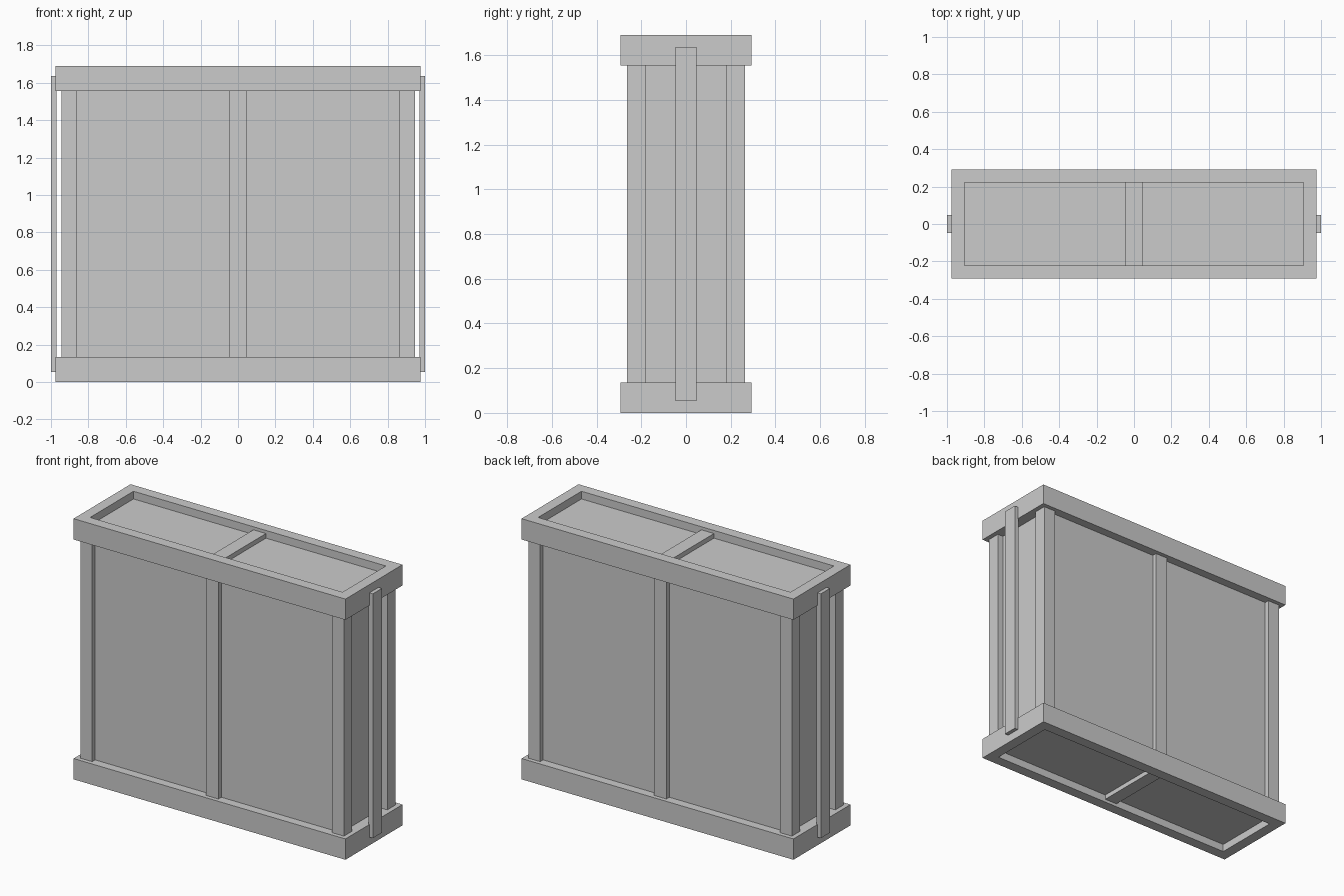
import bpy
import bmesh

if "Cube" in bpy.data.objects:
    bpy.data.objects.remove(bpy.data.objects["Cube"])

H = 1.69          # total height
MID = H / 2


def box(name, x0, x1, y0, y1, z0, z1):
    """Axis-aligned box from its limits."""
    bm = bmesh.new()
    bmesh.ops.create_cube(bm, size=1)
    for v in bm.verts:
        v.co = (x1 if v.co.x > 0 else x0,
                y1 if v.co.y > 0 else y0,
                z1 if v.co.z > 0 else z0)
    return finish(name, bm)


def finish(name, bm):
    bmesh.ops.recalc_face_normals(bm, faces=bm.faces)
    mesh = bpy.data.meshes.new(name)
    bm.to_mesh(mesh)
    bm.free()
    ob = bpy.data.objects.new(name, mesh)
    bpy.context.collection.objects.link(ob)
    return ob


def ring(name, ox, oy, ix, iy, z0, z1):
    """Rectangular frame with an open middle."""
    bm = bmesh.new()
    corners = [(-1, -1), (1, -1), (1, 1), (-1, 1)]
    loops = [[bm.verts.new((sx * a, sy * b, z)) for sx, sy in corners]
             for a, b, z in ((ox, oy, z0), (ox, oy, z1), (ix, iy, z1), (ix, iy, z0))]
    for k in range(4):
        a, b = loops[k], loops[(k + 1) % 4]
        for i in range(4):
            j = (i + 1) % 4
            bm.faces.new((a[i], a[j], b[j], b[i]))
    return finish(name, bm)


# Closed inner body whose faces form the recessed panels
box("inner_panels", -0.905, 0.905, -0.235, 0.235, 0.05, H - 0.05)

# Thick rims around the bottom and top
ring("bottom_rim", 0.975, 0.292, 0.905, 0.222, 0, 0.135)
ring("top_rim", 0.975, 0.292, 0.905, 0.222, H - 0.135, H)

# Corner posts
for sx, side in ((-1, "left"), (1, "right")):
    for sy, face in ((-1, "front"), (1, "back")):
        xs = sorted((sx * 0.86, sx * 0.945))
        ys = sorted((sy * 0.18, sy * 0.265))
        box(f"{face}_{side}_post", *xs, *ys, 0.13, H - 0.13)

# Centre battens on the front and back
for sy, face in ((-1, "front"), (1, "back")):
    ys = sorted((sy * 0.23, sy * 0.265))
    box(f"{face}_batten", -0.045, 0.045, *ys, 0.13, H - 0.13)

# Cross battens in the lid and floor recesses
box("floor_batten", -0.045, 0.045, -0.222, 0.222, 0.02, 0.055)
box("lid_batten", -0.045, 0.045, -0.222, 0.222, H - 0.055, H - 0.02)

# Tall straps outside both ends
for sx, side in ((-1, "left"), (1, "right")):
    xs = sorted((sx * 0.97, sx * 1.0))
    box(f"{side}_strap", *xs, -0.047, 0.047, 0.053, H - 0.053)
